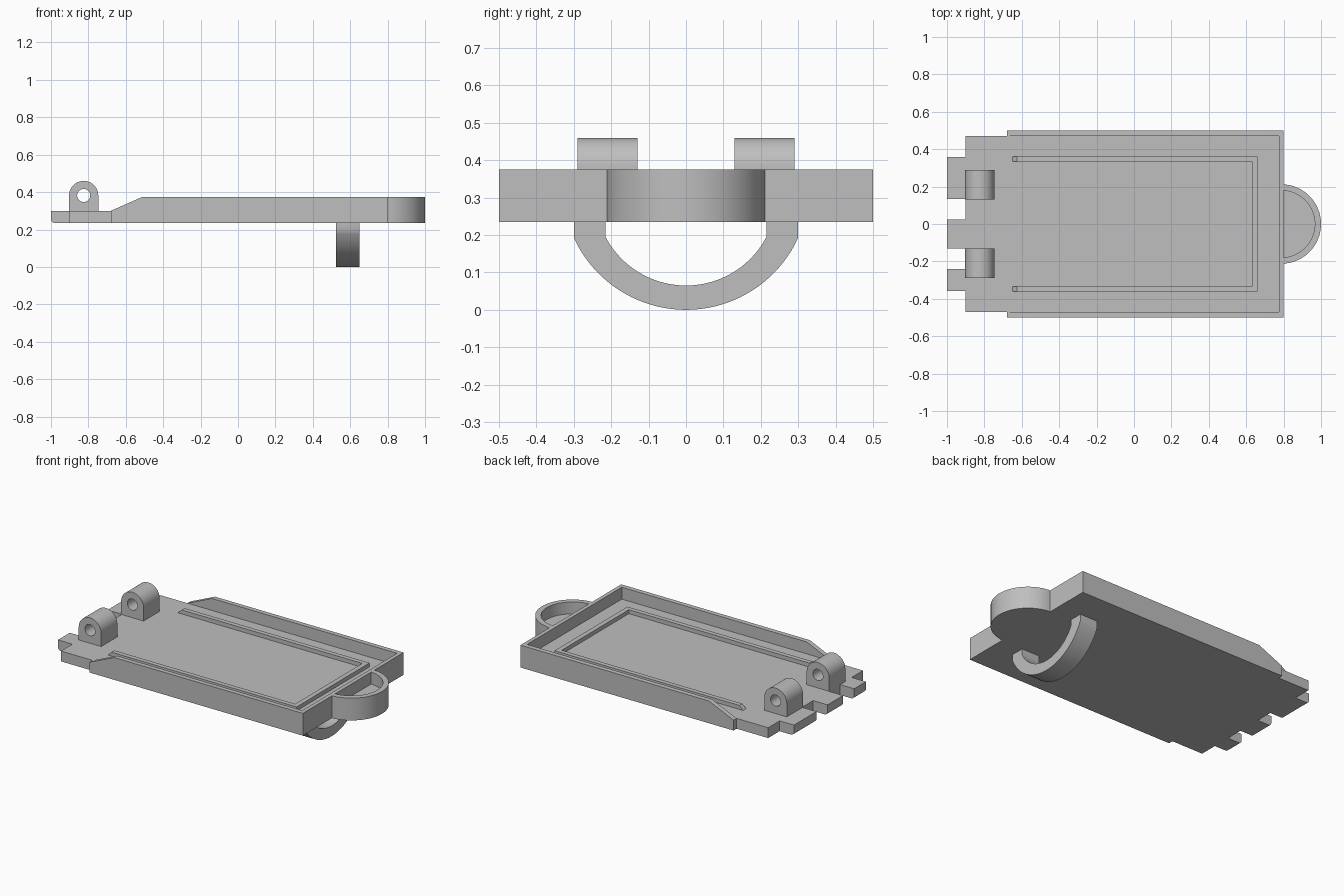
import bpy, bmesh, math

if "Cube" in bpy.data.objects:
    bpy.data.objects.remove(bpy.data.objects["Cube"])

grey = bpy.data.materials.new("plain grey")
grey.diffuse_color = (0.52, 0.52, 0.52, 1)
grey.use_nodes = True
grey.node_tree.nodes["Principled BSDF"].inputs["Base Color"].default_value = grey.diffuse_color

BOTTOM, FLOOR, RIM = 0.235, 0.30, 0.375


def prism(name, pts, lo, hi, axis="z"):
    """Extrude a 2D outline along an axis: z takes (x, y), y takes (x, z), x takes (y, z)."""
    place = {"z": lambda a, b, t: (a, b, t),
             "y": lambda a, b, t: (a, t, b),
             "x": lambda a, b, t: (t, a, b)}[axis]
    bm = bmesh.new()
    face = bm.faces.new([bm.verts.new(place(a, b, lo)) for a, b in pts])
    ext = bmesh.ops.extrude_face_region(bm, geom=[face])
    delta = place(0, 0, hi - lo)
    bmesh.ops.translate(bm, vec=delta, verts=[v for v in ext["geom"] if isinstance(v, bmesh.types.BMVert)])
    bmesh.ops.recalc_face_normals(bm, faces=bm.faces[:])
    me = bpy.data.meshes.new(name)
    bm.to_mesh(me)
    bm.free()
    ob = bpy.data.objects.new(name, me)
    bpy.context.collection.objects.link(ob)
    me.materials.append(grey)
    return ob


def rect(x0, y0, x1, y1):
    return [(x0, y0), (x1, y0), (x1, y1), (x0, y1)]


def arc(cx, cy, r, a0, a1, n):
    """Points on an arc, angles in degrees."""
    return [(cx + r * math.cos(math.radians(a0 + (a1 - a0) * i / n)),
             cy + r * math.sin(math.radians(a0 + (a1 - a0) * i / n))) for i in range(n + 1)]


def cut(ob, cutter):
    mod = ob.modifiers.new("cut", "BOOLEAN")
    mod.operation, mod.solver, mod.object = "DIFFERENCE", "EXACT", cutter
    bpy.context.view_layer.objects.active = ob
    bpy.ops.object.modifier_apply(modifier=mod.name)
    bpy.data.objects.remove(cutter)


def smooth(ob):
    bpy.ops.object.select_all(action="DESELECT")
    ob.select_set(True)
    bpy.context.view_layer.objects.active = ob
    bpy.ops.object.shade_smooth_by_angle(angle=math.radians(30))


# Tray outline: body, rounded pull at the right, three tabs at the left
def pull_arc(r, n=40):
    a = math.degrees(math.acos((0.8 - 0.788) / r))
    return arc(0.788, 0, r, -a, a, n)


outline = [(-0.68, -0.47), (-0.68, -0.5), (0.8, -0.5)] + pull_arc(0.212)
outline += [(0.8, 0.5), (-0.68, 0.5), (-0.68, 0.47), (-0.9, 0.47)]
for top, low in ((0.357, 0.134), (0.024, -0.13), (-0.24, -0.357)):
    outline += [(-0.9, top), (-1, top), (-1, low), (-0.9, low)]
outline += [(-0.9, -0.47)]
tray = prism("tray", outline, BOTTOM, RIM)

# Rounded lower edge on the tab ends
bm = bmesh.new()
bm.from_mesh(tray.data)
ends = [e for e in bm.edges if all(v.co.x < -0.99 and v.co.z < 0.24 for v in e.verts)]
bmesh.ops.bevel(bm, geom=ends, offset=0.02, segments=4, profile=0.5, affect="EDGES")
bm.to_mesh(tray.data)
bm.free()

# Hollow the tray, slope the side walls, hollow the pull
cut(tray, prism("slope_cutter", [(-1.1, FLOOR), (-0.68, FLOOR), (-0.51, RIM), (-0.51, 0.5), (-1.1, 0.5)],
                -0.6, 0.6, "y"))
cut(tray, prism("tray_cutter", rect(-1.2, -0.47, 0.775, 0.47), FLOOR, 0.6))
cut(tray, prism("pull_cutter", pull_arc(0.179), FLOOR, 0.6))
smooth(tray)

# Raised U-shaped ridge on the floor, with sloping open ends
ridge = prism("floor_ridge", [(-0.65, -0.362), (0.66, -0.362), (0.66, 0.362), (-0.65, 0.362),
                              (-0.65, 0.333), (0.63, 0.333), (0.63, -0.333), (-0.65, -0.333)],
              FLOOR, FLOOR + 0.025)
for v in ridge.data.vertices:
    if v.co.x < -0.6 and v.co.z > FLOOR + 0.01:
        v.co.x += 0.025

# Hinge lugs with a pin hole
for side, name in ((-1, "hinge_lug_front"), (1, "hinge_lug_back")):
    y0, y1 = sorted((side * 0.13, side * 0.29))
    lug = prism(name, [(-0.903, FLOOR), (-0.747, FLOOR)] + arc(-0.825, 0.382, 0.078, 0, 180, 32), y0, y1, "y")
    cut(lug, prism("pin_cutter", arc(-0.825, 0.382, 0.035, 0, 360, 32)[:-1], y0 - 0.1, y1 + 0.1, "y"))
    smooth(lug)

# Curved handle loop under the tray
oa = math.degrees(math.asin(0.3 / 0.3297))
ia = math.degrees(math.asin(0.215 / 0.243))
loop = [(-0.3, BOTTOM)] + arc(0, 0.3297, 0.3297, -90 - oa, -90 + oa, 40)
loop += [(0.3, BOTTOM), (0.215, BOTTOM)] + arc(0, 0.308, 0.243, -90 + ia, -90 - ia, 40) + [(-0.215, BOTTOM)]
smooth(prism("under_handle", loop, 0.525, 0.65, "x"))
